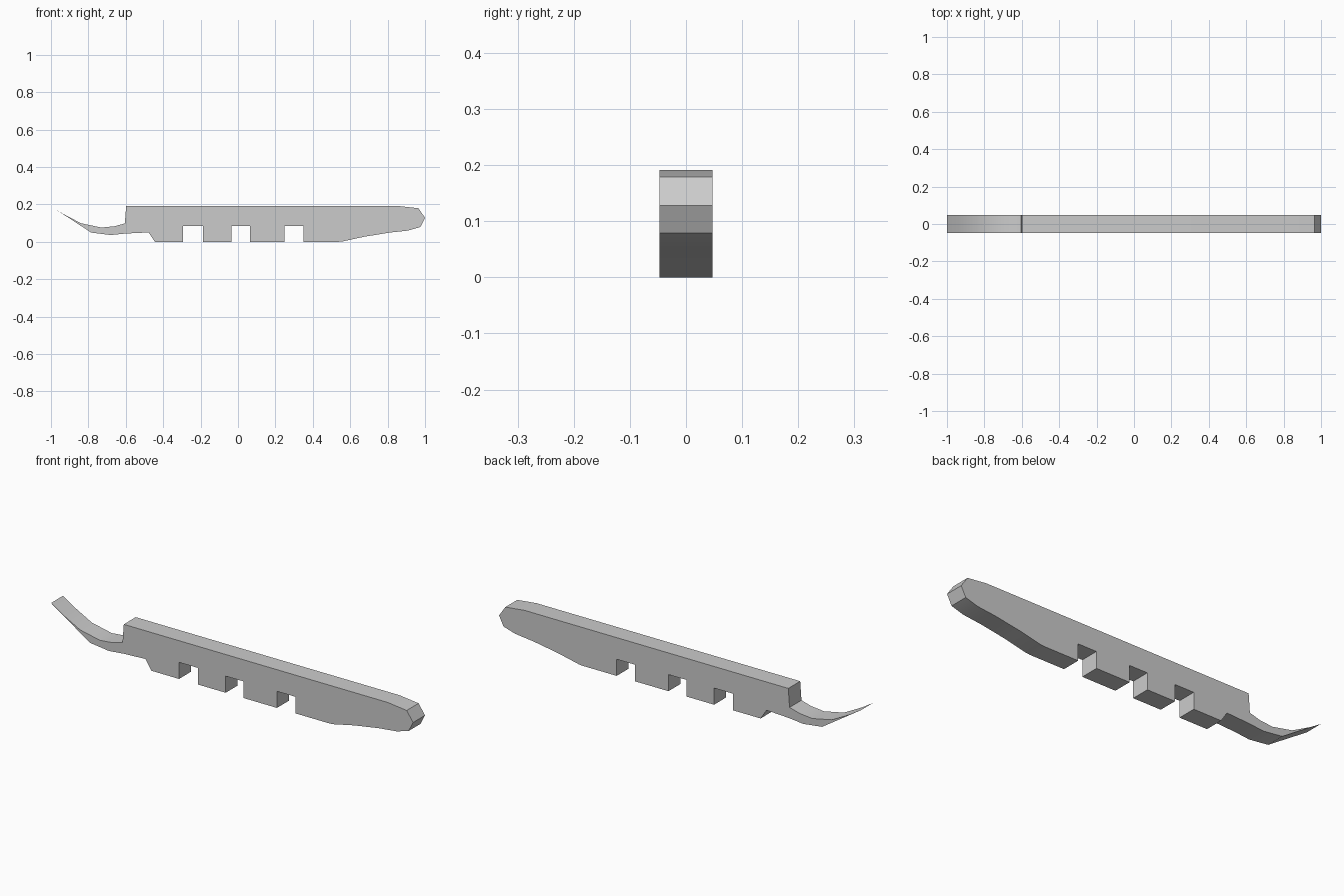
import bpy, bmesh, math

HALF_WIDTH = 0.047
NOTCH_TOP = 0.083

cube = bpy.data.objects.get("Cube")
if cube:
    bpy.data.objects.remove(cube, do_unlink=True)

grey = bpy.data.materials.new("plain grey")
grey.use_nodes = True
colour = (0.6, 0.6, 0.6, 1)
grey.diffuse_color = colour
grey.node_tree.nodes["Principled BSDF"].inputs["Base Color"].default_value = colour


def extrude_profile(name, profile):
    """Closed x-z outline extruded across the full width."""
    bm = bmesh.new()
    face = bm.faces.new([bm.verts.new((x, -HALF_WIDTH, z)) for x, z in profile])
    result = bmesh.ops.extrude_face_region(bm, geom=[face])
    moved = [v for v in result["geom"] if isinstance(v, bmesh.types.BMVert)]
    bmesh.ops.translate(bm, verts=moved, vec=(0, 2 * HALF_WIDTH, 0))
    bmesh.ops.recalc_face_normals(bm, faces=bm.faces)
    mesh = bpy.data.meshes.new(name)
    bm.to_mesh(mesh)
    bm.free()
    mesh.materials.append(grey)
    obj = bpy.data.objects.new(name, mesh)
    bpy.context.collection.objects.link(obj)
    return obj


# Curved tail, upper side from the tip inwards
tail_top = [(-1, 0.19), (-0.94, 0.152), (-0.84, 0.099), (-0.73, 0.076),
            (-0.66, 0.083), (-0.605, 0.098)]

# Straight back and blunt nose
back_and_nose = [(-0.598, 0.191), (0.86, 0.191), (0.965, 0.179), (1, 0.128),
                 (0.975, 0.079), (0.91, 0.06), (0.81, 0.049), (0.675, 0.027),
                 (0.56, 0.002), (0.54, 0)]

# Three square notches along the underside, from nose to tail
notches = []
for left, right in [(0.248, 0.35), (-0.035, 0.064), (-0.293, -0.188)]:
    notches += [(right, 0), (right, NOTCH_TOP), (left, NOTCH_TOP), (left, 0)]

# Heel step and underside of the tail
tail_bottom = [(-0.445, 0), (-0.478, 0.05), (-0.6, 0.044), (-0.68, 0.036),
               (-0.785, 0.049)]

body = extrude_profile("notched_bar", tail_top + back_and_nose + notches + tail_bottom)

# Soft curves with crisp corners
bpy.ops.object.select_all(action="DESELECT")
body.select_set(True)
bpy.context.view_layer.objects.active = body
bpy.ops.object.shade_smooth_by_angle(angle=math.radians(30))
